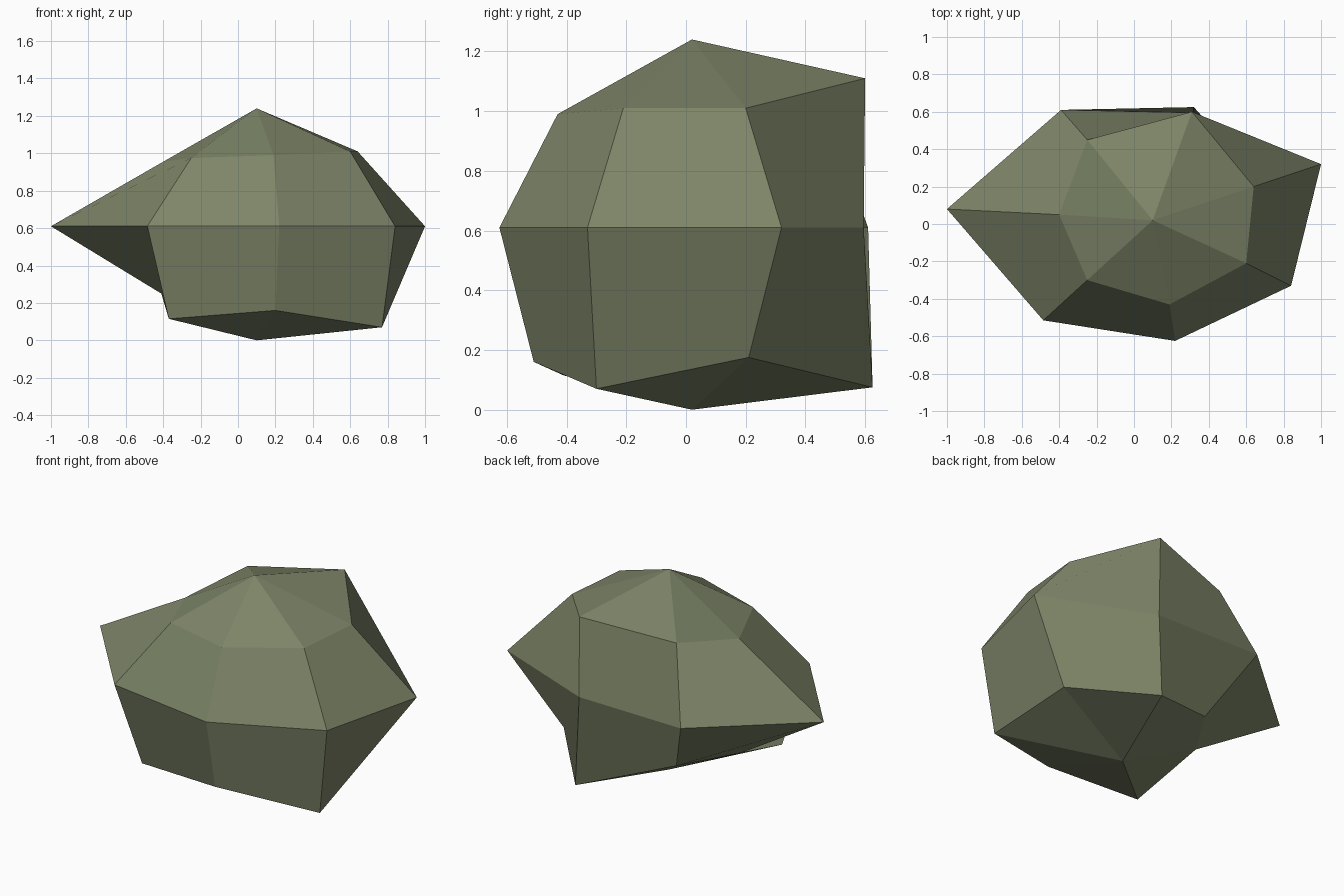
import bpy, bmesh

if "Cube" in bpy.data.objects:
    bpy.data.objects.remove(bpy.data.objects["Cube"])

# Mossy stone colour
stone = bpy.data.materials.new("mossy_stone")
stone.diffuse_color = (0.205, 0.235, 0.138, 1)
stone.use_nodes = True
stone.node_tree.nodes["Principled BSDF"].inputs["Base Color"].default_value = stone.diffuse_color

# Seven-sided rings, anticlockwise from the right, between two poles
upper = [(.64, .20, 1.01), (.31, .60, 1.11), (-.25, .45, 1.04), (-.40, .05, .955),
         (-.25, -.30, .975), (.19, -.43, .99), (.60, -.21, 1.01)]
middle = [(1.0, .32, .61), (.315, .595, .61), (-.39, .61, .61), (-1.0, .08, .61),
          (-.485, -.515, .61), (.22, -.625, .61), (.84, -.33, .61)]
lower = [(.69, .21, .175), (.32, .625, .075), (-.20, .38, .24), (-.41, .05, .25),
         (-.37, -.41, .115), (.20, -.51, .16), (.77, -.30, .07)]

bm = bmesh.new()
top = bm.verts.new((.10, .02, 1.24))
bottom = bm.verts.new((.10, .02, 0))
rings = [[bm.verts.new(p) for p in ring] for ring in (lower, middle, upper)]

# Sides and the fans that close both ends
for i in range(7):
    j = (i + 1) % 7
    for a, b in zip(rings, rings[1:]):
        bm.faces.new((a[i], a[j], b[j], b[i]))
    bm.faces.new((rings[2][i], rings[2][j], top))
    bm.faces.new((rings[0][j], rings[0][i], bottom))
bmesh.ops.recalc_face_normals(bm, faces=bm.faces)

# Rock object, flat shaded
mesh = bpy.data.meshes.new("rock")
bm.to_mesh(mesh)
bm.free()
mesh.materials.append(stone)
rock = bpy.data.objects.new("rock", mesh)
bpy.context.collection.objects.link(rock)
